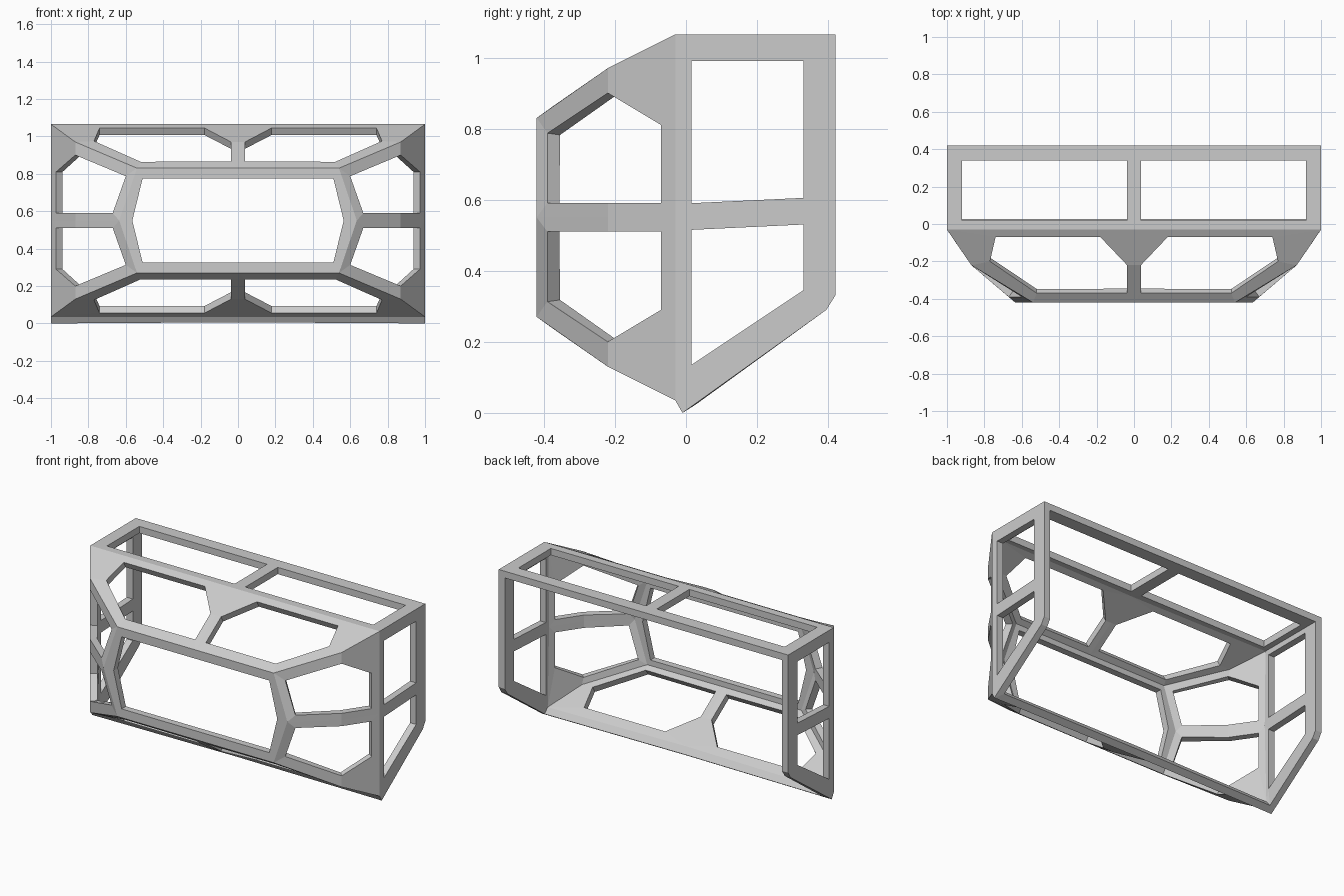
import bpy, bmesh
from mathutils import Vector

if "Cube" in bpy.data.objects:
    bpy.data.objects.remove(bpy.data.objects["Cube"])

bm = bmesh.new()
CENTRE = Vector((0, 0.05, 0.55))


def face(pts):
    """Add one outward-facing polygon, dropping repeated corners."""
    pts = list(dict.fromkeys(pts))
    f = bm.faces.new([bm.verts.new(p) for p in pts])
    f.normal_update()
    if f.normal.dot(f.calc_center_median() - CENTRE) < 0:
        f.normal_flip()


def ring(outer, inner, closed=True):
    """Border of a window: quads between an outer and an inner outline."""
    n = len(outer)
    for i in range(n if closed else n - 1):
        j = (i + 1) % n
        face([outer[i], outer[j], inner[j], inner[i]])


def up_down(outer, inner, closed=True):
    """Same window above and below the mid height."""
    ring(outer, inner, closed)
    flip = lambda pts: [(x, y, 1.1 - z) for x, y, z in pts]
    ring(flip(outer), flip(inner), closed)


# Key corners of the right half
A, A2 = (1, -.03, 1.065), (1, -.03, .55)
B, B2 = (.87, -.22, .97), (.87, -.22, .55)
C, D = (.54, -.42, .83), (.635, -.42, .55)
T0, M0, C0 = (0, -.03, 1.065), (0, -.22, .97), (0, -.42, .83)

# Slanted corner windows
up_down([A, A2, B2, D, C, B],
        [(.973, -.07, .81), (.973, -.07, .59), (.87, -.22, .59),
         (.67, -.39, .59), (.60, -.39, .787), (.87, -.22, .90)])

# Upper and lower slanted windows
up_down([T0, A, B, C, C0, M0],
        [(.18, -.07, 1.045), (.74, -.07, 1.045), (.77, -.2, .975),
         (.52, -.37, .864), (.037, -.37, .866), (.037, -.22, .97)])

# Large front window
up_down([C0, C, D],
        [(0, -.42, .775), (.51, -.42, .775), (.565, -.42, .55)], False)

# Roof window
ring([T0, A, (1, .42, 1.065), (0, .42, 1.065)],
     [(.037, .02, 1.065), (.92, .02, 1.065), (.92, .34, 1.065), (.037, .34, 1.065)])

# Side windows, the lower one with a sloped sill
side = lambda pts: [(1, y, z) for y, z in pts]
ring(side([(-.03, 1.065), (.42, 1.065), (.42, .565), (-.03, .55)]),
     side([(.015, .99), (.33, .99), (.33, .605), (.015, .59)]))
ring(side([(-.03, .55), (.42, .565), (.42, .33), (.395, .29), (-.01, 0), (-.03, .035)]),
     side([(.015, .515), (.33, .53), (.33, .345), (.33, .345), (.015, .135), (.015, .135)]))

# Bottom lip
face([(0, -.03, .035), (1, -.03, .035), (1, -.01, 0), (0, -.01, .006)])

bmesh.ops.remove_doubles(bm, verts=bm.verts, dist=0.001)
mesh = bpy.data.meshes.new("window_frame_shell")
bm.to_mesh(mesh)
bm.free()
shell = bpy.data.objects.new("window_frame_shell", mesh)
bpy.context.collection.objects.link(shell)

# Mirror to the left half, then thicken inward
mir = shell.modifiers.new("mirror", 'MIRROR')
mir.merge_threshold = 0.001
sol = shell.modifiers.new("thickness", 'SOLIDIFY')
sol.thickness = 0.042
sol.offset = -1
sol.use_even_offset = True
